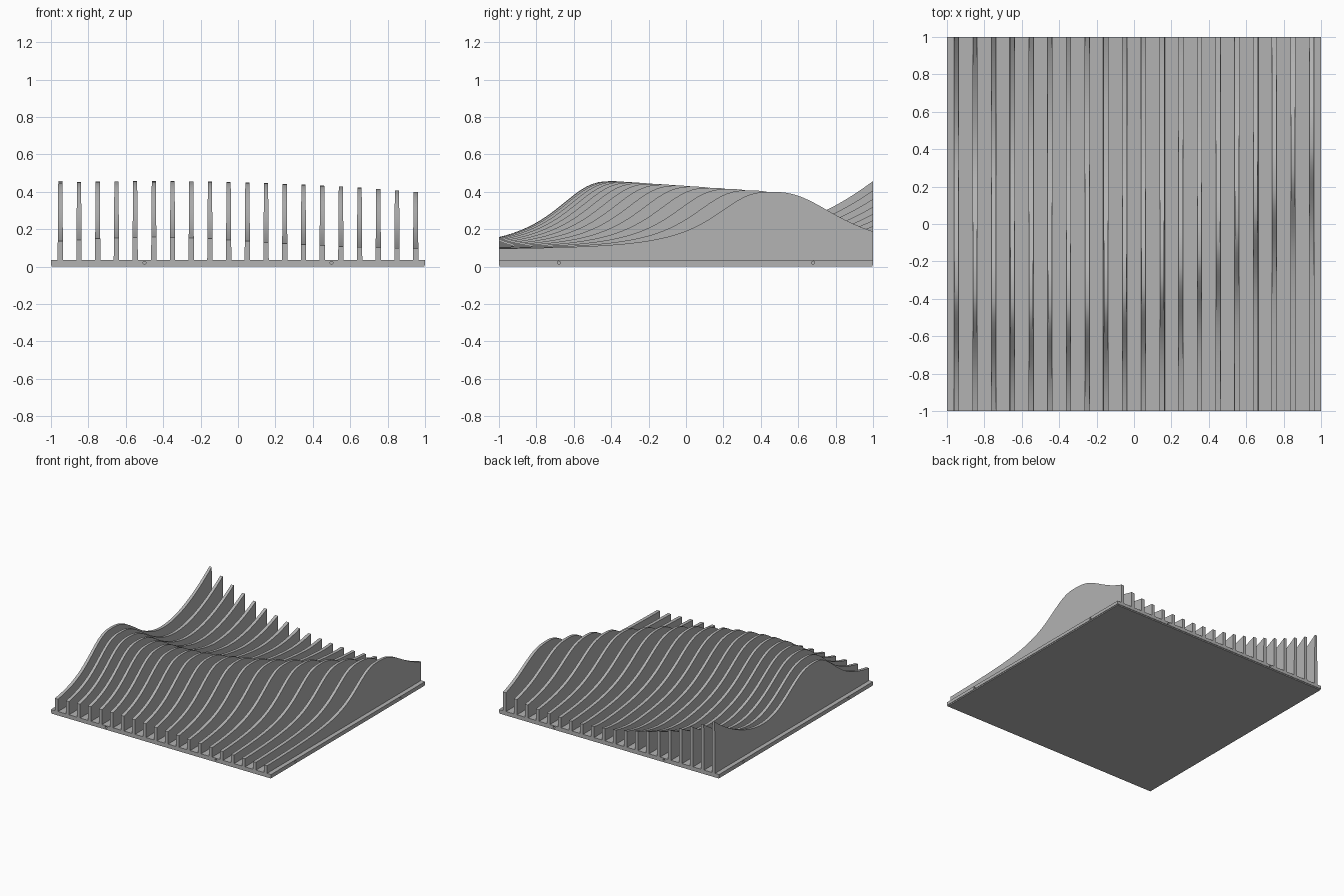
import bpy, bmesh
from mathutils import Matrix, Vector

cube = bpy.data.objects.get("Cube")
if cube:
    bpy.data.objects.remove(cube, do_unlink=True)

FINS, STEPS = 20, 64
BASE_TOP = 0.035

grey = bpy.data.materials.new("plain_grey")
grey.use_nodes = True
colour = (0.45, 0.45, 0.45, 1)
grey.diffuse_color = colour
grey.node_tree.nodes["Principled BSDF"].inputs["Base Color"].default_value = colour


def finish(name, bm):
    bmesh.ops.recalc_face_normals(bm, faces=bm.faces)
    mesh = bpy.data.meshes.new(name)
    bm.to_mesh(mesh)
    bm.free()
    mesh.materials.append(grey)
    obj = bpy.data.objects.new(name, mesh)
    bpy.context.collection.objects.link(obj)
    return obj


def slab(name, half, z0, z1):
    bm = bmesh.new()
    bmesh.ops.create_cube(bm, size=1, matrix=Matrix.Translation((0, 0, (z0 + z1) / 2))
                          @ Matrix.Diagonal((2 * half, 2 * half, z1 - z0, 1)))
    return finish(name, bm)


# Wave surface: a curving ridge plus a rise at the back corner
def height(x, y):
    crest = -0.4 + 0.85 * ((x + 0.45) / 1.4) ** 2
    peak = 0.457 - 0.067 * (crest + 0.4)
    d = y - crest
    width = 0.34 if d < 0 else 0.41
    ridge = (peak - 0.09) / (1 + (abs(d) / width) ** 2.6)
    t = max(0, (y - 0.65 * (x + 0.95) - 0.1) / 0.9)
    return 0.09 + ridge + 0.35 * t ** 2


# Thin upright fin, slightly tapered, whose top edge follows the wave
def fin(name, x):
    bm = bmesh.new()
    rings = []
    for i in range(STEPS + 1):
        y = -1 + 2 * i / STEPS
        z = height(x, y)
        foot, tip = 0.0145, 0.0148 - 0.0085 * z
        rings.append([bm.verts.new(p) for p in (
            (x - foot, y, BASE_TOP), (x + foot, y, BASE_TOP), (x + tip, y, z), (x - tip, y, z))])
    for a, b in zip(rings, rings[1:]):
        for k in range(4):
            n = (k + 1) % 4
            bm.faces.new((a[k], a[n], b[n], b[k]))
    bm.faces.new(rings[0])
    bm.faces.new(rings[-1])
    obj = finish(name, bm)
    bpy.context.view_layer.objects.active = obj
    obj.select_set(True)
    bpy.ops.object.shade_smooth_by_angle(angle=0.5)
    obj.select_set(False)


for n in range(FINS):
    fin(f"wave_fin_{n + 1}", -0.95 + 0.1 * n)

# Base board on a slightly inset backing sheet
board = slab("base_board", 1, 0.009, BASE_TOP)
slab("backing_sheet", 0.996, 0, 0.009)

# Small dowel holes in all four edges
bm = bmesh.new()
for side in (-1, 1):
    for s in (-1, 1):
        for pos, axis in ((Vector((s * 0.5, side, 0.021)), 'X'), (Vector((side, s * 0.68, 0.021)), 'Y')):
            bmesh.ops.create_cone(bm, cap_ends=True, segments=12, radius1=0.008, radius2=0.008, depth=0.06,
                                  matrix=Matrix.Translation(pos) @ Matrix.Rotation(1.5708, 4, axis))
cutter = finish("hole_cutter", bm)
cutter.hide_render = True
cut = board.modifiers.new("dowel_holes", 'BOOLEAN')
cut.operation, cut.object, cut.solver = 'DIFFERENCE', cutter, 'EXACT'
bpy.context.view_layer.objects.active = board
bpy.ops.object.modifier_apply(modifier=cut.name)
bpy.data.objects.remove(cutter, do_unlink=True)
